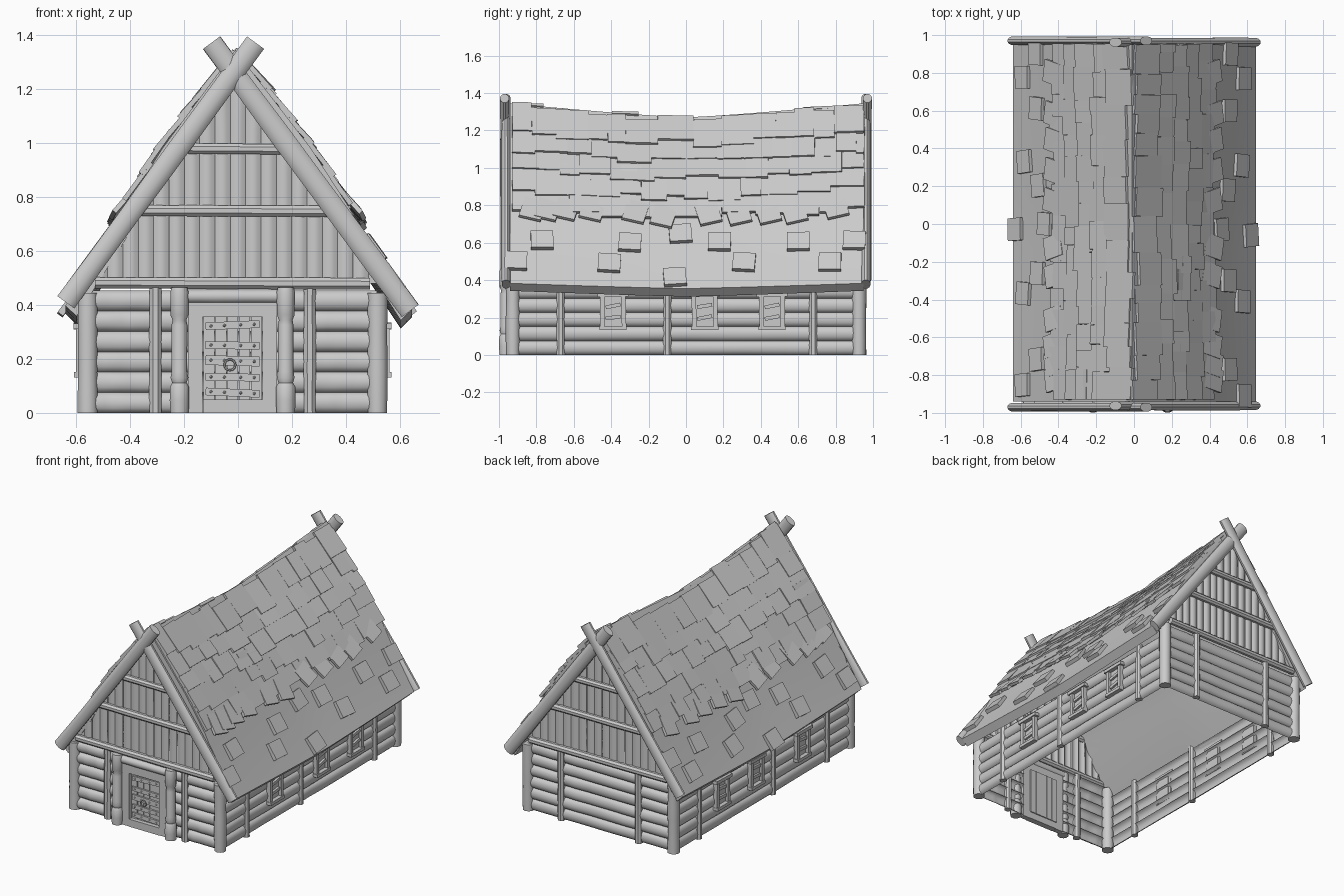
import bpy, bmesh, math, random
from mathutils import Vector, Matrix, Euler

if "Cube" in bpy.data.objects:
    bpy.data.objects.remove(bpy.data.objects["Cube"])
random.seed(4)
rnd = random.uniform
CX = -0.02                      # centre line of the walls


def done(bm, name, smooth=True, out=None):
    """Turn a bmesh into an object; out = outward direction for open sheets."""
    if out is None:
        bmesh.ops.recalc_face_normals(bm, faces=bm.faces)
    else:
        bm.normal_update()
        if sum(f.normal.dot(Vector(out)) * f.calc_area() for f in bm.faces) < 0:
            bmesh.ops.reverse_faces(bm, faces=bm.faces)
    me = bpy.data.meshes.new(name)
    bm.to_mesh(me)
    bm.free()
    ob = bpy.data.objects.new(name, me)
    bpy.context.collection.objects.link(ob)
    if smooth:
        bpy.ops.object.select_all(action='DESELECT')
        ob.select_set(True)
        bpy.context.view_layer.objects.active = ob
        bpy.ops.object.shade_smooth_by_angle(angle=math.radians(40))
    return ob


def box(bm, c, s, rot=(0, 0, 0)):
    m = Matrix.Translation(c) @ Euler(rot).to_matrix().to_4x4() @ Matrix.Diagonal((*s, 1))
    bmesh.ops.create_cube(bm, size=1, matrix=m)


def skin(bm, rings, closed=True):
    vs = [[bm.verts.new(p) for p in r] for r in rings]
    n = len(vs[0])
    for a, b in zip(vs, vs[1:]):
        for i in range(n if closed else n - 1):
            j = (i + 1) % n
            bm.faces.new((a[i], a[j], b[j], b[i]))
    return vs


def log(bm, a, b, radii, sides=10, flat_y=1, wob=0.04, steps=None):
    """Log from a to b; steps are fractions along the length for each radius."""
    a, b = Vector(a), Vector(b)
    if not isinstance(radii, (list, tuple)):
        radii = [radii] * 7
    n = len(radii)
    steps = steps or [i / (n - 1) for i in range(n)]
    q = (b - a).to_track_quat('Z', 'Y')
    rings = []
    for t, r in zip(steps, radii):
        r *= 1 + rnd(-wob, wob)
        ring = []
        for k in range(sides):
            an = 2 * math.pi * (k + .5) / sides
            o = q @ Vector((r * math.cos(an), r * math.sin(an), 0))
            o.y *= flat_y
            ring.append(a.lerp(b, t) + o)
        rings.append(ring)
    vs = skin(bm, rings)
    bm.faces.new(vs[0])
    bm.faces.new(vs[-1])


def log_wall(name, a, b, out, rows, h=0.0755, bulge=0.025):
    """Stacked half-round log shells between two ground points."""
    a, b, out = Vector(a), Vector(b), Vector(out)
    bm = bmesh.new()
    for r in range(rows):
        rings, dz = [], rnd(-.003, .003)
        for i in range(13):
            p, ring, w = a.lerp(b, i / 12), [], 1 + rnd(-.15, .15)
            for k in range(7):
                t = math.pi * k / 6
                ring.append(p + out * bulge * w * math.sin(t)
                            + Vector((0, 0, h * (r + .5 - .5 * math.cos(t)) + dz * math.sin(t))))
            rings.append(ring)
        skin(bm, rings, False)
    done(bm, name, True, out)


# Log walls
for s, nm in ((-1, 'left'), (1, 'right')):
    x = CX + s * .535
    log_wall(nm + '_wall', (x, -.92, 0), (x, .92, 0), (s, 0, 0), 5)
    log_wall('front_wall_' + nm, (CX + s * .165, -.92, 0), (x, -.92, 0), (0, -1, 0), 6)
log_wall('back_wall', (CX - .535, .92, 0), (CX + .535, .92, 0), (0, 1, 0), 6)

# Corner posts and wall posts
bm = bmesh.new()
for s in (-1, 1):
    for e in (-1, 1):
        log(bm, (CX + s * .537, e * .925, 0), (CX + s * .537, e * .925, .445), .038, 10)
        log(bm, (CX + s * .286, e * .935, 0), (CX + s * .286, e * .935, .465), .024, 8)
    for y in (-.67, -.1, .68):
        log(bm, (CX + s * .548, y, 0), (CX + s * .548, y, .40), .023, 8)
done(bm, 'wall_posts')

# Gables: planks, tie beams and crossed barge logs
for e, nm in ((-1, 'front'), (1, 'back')):
    bm = bmesh.new()
    n, half = 19, .54
    for i in range(n):
        rings, d = [], rnd(0, .008)
        x0, w = -half + 2 * half * i / n, 2 * half / n
        for k in range(5):
            x = x0 + w * k / 4
            y = e * (.925 + d + .012 * math.sin(math.pi * k / 4))
            top = 1.29 - 1.36 * abs(x + .01)
            rings.append([(x, y, .48 + (top - .48) * j / 4) for j in range(5)])
        skin(bm, rings, False)
    done(bm, nm + '_gable_planks', True, (0, e, 0))
    bm = bmesh.new()
    for z, xa, xb, r in ((.75, -.38, .35, .022), (.98, -.22, .18, .021), (.482, -.53, .49, .023)):
        log(bm, (xa, e * .945, z), (xb, e * .945, z - .003), r, 8)
    done(bm, nm + '_tie_beams')
    bm = bmesh.new()
    log(bm, (-.638, e * .97, .41), (.065, e * .97, 1.372), .039, 12, .6)
    log(bm, (.638, e * .962, .378), (-.098, e * .962, 1.372), .041, 12, .6)
    done(bm, nm + '_barge_logs')

# Roof slab
PR = {1: [(0, 1.35), (.28, .985), (.425, .76), (.455, .70), (.655, .385)],
      -1: [(0, 1.35), (-.27, .985), (-.41, .76), (-.44, .70), (-.63, .40)]}


def sag(x, z, y):
    d = .03 + .05 * (1 - min(abs(x) / .65, 1))
    return Vector((x - .01, y, z - d * (1 - min(abs(y), 1) ** 1.2)))


def surf(side, s, y):
    """Point on the roof at distance s down from the ridge."""
    pts = PR[side]
    for i, (a, b) in enumerate(zip(pts, pts[1:])):
        l = math.dist(a, b)
        if s <= l or i == len(pts) - 2:
            return sag(a[0] + (b[0] - a[0]) * s / l, a[1] + (b[1] - a[1]) * s / l, y)
        s -= l


outer = PR[-1][:0:-1] + PR[1]
inner = [(x - .042 * ((x > 0) - (x < 0)), z - (.04 if x else .09)) for x, z in reversed(outer)]
bm = bmesh.new()
vs = skin(bm, [[sag(x, z, -.94 + 1.89 * i / 14) for x, z in outer + inner] for i in range(15)])
m = len(outer)
for r in (vs[0], vs[-1]):
    for i in range(m - 1):
        bm.faces.new((r[i], r[i + 1], r[2 * m - 2 - i], r[2 * m - 1 - i]))
done(bm, 'roof_slab')


# Roof shingles
def tile(bm, side, y, s, w, l, twist=0, tilt=.05, lift=.008, th=.018):
    c = surf(side, s, y)
    down = (surf(side, s + .03, y) - surf(side, s - .03, y)).normalized()
    along = (surf(side, s, y + .03) - surf(side, s, y - .03)).normalized()
    nrm = down.cross(along).normalized()
    if nrm.z < 0:
        nrm = -nrm
    along = nrm.cross(down)
    m = Matrix((along, down, nrm)).transposed().to_4x4()
    m = Matrix.Translation(c + nrm * lift) @ m @ Euler((tilt, 0, twist)).to_matrix().to_4x4()
    bmesh.ops.create_cube(bm, size=1, matrix=m @ Matrix.Diagonal((w, l, th, 1)))


for side, nm in ((-1, 'left'), (1, 'right')):
    bm = bmesh.new()
    for row in range(5):                                # dense upper courses
        y = -.93
        while y < .93:
            w = min(rnd(.09, .2), .955 - y)
            if w > .04:
                tile(bm, side, y + w / 2, .105 + .125 * row + rnd(-.015, .03), w, rnd(.17, .21),
                     rnd(-.02, .02), rnd(.04, .1), rnd(.006, .014))
            y += w
    for y in (-.82, -.74, -.64, -.5, -.27, -.12, .12, .28, .44, .58, .8):   # flared course
        tile(bm, side, y, .70 + rnd(-.015, .015), .12, .14, .25 * (1 if y < 0 else -1) * side,
             .15, .018)
    for y, s in ((-.77, .89), (-.3, .88), (.18, .87), (.6, .89), (-.91, 1.03), (-.41, 1.02),
                 (.31, 1.01), (.77, 1.03), (-.06, 1.1), (-.03, .81), (.9, .9)):  # loose tiles
        tile(bm, side, y if side > 0 else y * .97 + .03, s, .12, .11, rnd(-.1, .1), .06, .01, .025)
    done(bm, nm + '_shingles', False)

# Windows with shutters
for s, nm in ((-1, 'left'), (1, 'right')):
    for i, y in enumerate((-.39, .1, .46)):
        bm = bmesh.new()
        x = CX + s * .563
        box(bm, (x - s * .008, y, .235), (.012, .10, .17))
        for d in (-1, 1):
            box(bm, (x + s * .004, y + d * .057, .232), (.028, .024, .19), (rnd(-.03, .03), 0, 0))
        box(bm, (x + s * .008, y, .322), (.036, .165, .022), (rnd(-.03, .03), 0, 0))
        box(bm, (x + s * .008, y, .142), (.034, .145, .02))
        for z in (.2, .262):
            box(bm, (x + s * .004, y, z), (.016, .08, .02), (rnd(.05, .2), 0, 0))
        done(bm, f'{nm}_window_{i + 1}', False)

# Door: planks, straps, rivets and ring handle
bm = bmesh.new()
for i in range(5):
    box(bm, (CX - .088 + .044 * i, -.925 - rnd(0, .005), .2), (.041, .02, .31))
done(bm, 'door_planks', False)
bm = bmesh.new()
rv = bmesh.new()
for i, z in enumerate((.075, .132, .193, .25, .325)):
    a = rnd(-.05, .05)
    box(bm, (CX, -.942, z), (.2, .014, .028 if i != 2 else .036), (0, a, 0))
    for k in (-.08, -.03, .03, .08):
        bmesh.ops.create_icosphere(rv, subdivisions=1, radius=.006,
                                   matrix=Matrix.Translation((CX + k, -.95, z - a * k)))
done(bm, 'door_straps', False)
done(rv, 'door_rivets')
bpy.ops.mesh.primitive_torus_add(location=(-.03, -.958, .178), rotation=(math.pi / 2, 0, 0),
                                 major_radius=.02, minor_radius=.004,
                                 major_segments=16, minor_segments=6)
bpy.context.object.name = 'door_ring'

# Door frame, lintels and threshold
bm = bmesh.new()
for s in (-1, 1):
    box(bm, (CX + s * .138, -.945, .205), (.054, .035, .41))
box(bm, (CX, -.945, .382), (.24, .035, .054))
box(bm, (CX, -.945, .025), (.22, .04, .05))
done(bm, 'door_frame', False)
bm = bmesh.new()
log(bm, (CX - .18, -.95, .432), (CX + .18, -.95, .432), .026, 10)
done(bm, 'door_lintel')

# Turned porch posts
bm = bmesh.new()
for s in (-1, 1):
    x = CX + s * .197
    log(bm, (x, -.963, 0), (x, -.963, .465),
        [.035, .037, .036, .028, .034, .03, .03, .026, .034, .035, .03], 12, 1, .02,
        [0, .1, .21, .24, .28, .33, .7, .74, .78, .96, 1])
done(bm, 'porch_posts')
